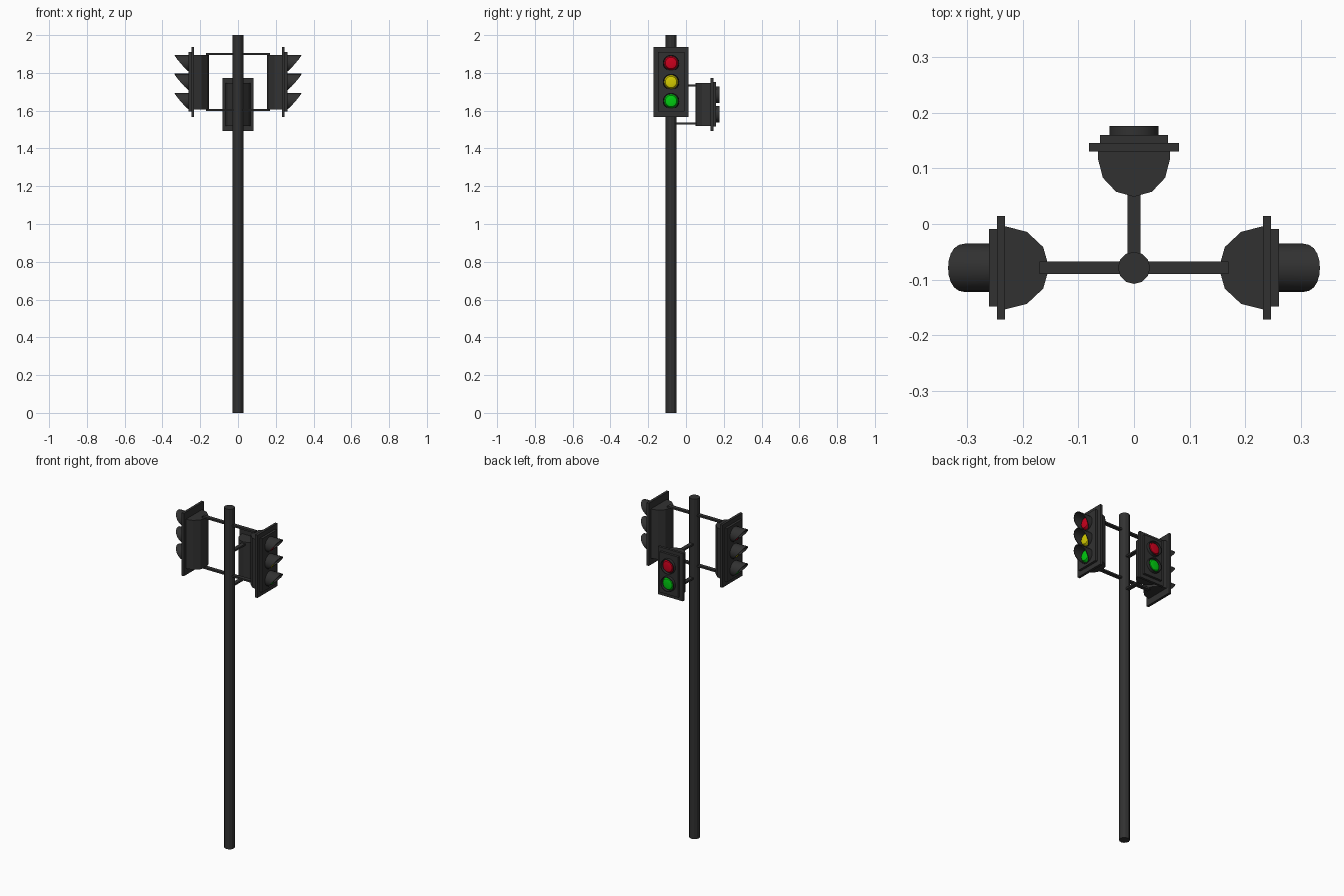
import bpy, bmesh
from math import sin, cos, pi
from mathutils import Matrix, Vector

if "Cube" in bpy.data.objects:
    bpy.data.objects.remove(bpy.data.objects["Cube"])


def material(name, rgb):
    m = bpy.data.materials.new(name)
    m.diffuse_color = (*rgb, 1)
    m.use_nodes = True
    m.node_tree.nodes["Principled BSDF"].inputs["Base Color"].default_value = m.diffuse_color
    return m


GREY = material("dark grey", (0.031, 0.031, 0.031))
RED = material("red", (0.60, 0.0, 0.012))
YELLOW = material("yellow", (0.66, 0.60, 0.0))
GREEN = material("green", (0.0, 0.60, 0.005))
POLE_Y = -0.079


def make(name, bm, mat, matrix=Matrix(), smooth=False):
    bmesh.ops.recalc_face_normals(bm, faces=bm.faces)
    me = bpy.data.meshes.new(name)
    bm.to_mesh(me)
    bm.free()
    me.transform(matrix)
    me.materials.append(mat)
    ob = bpy.data.objects.new(name, me)
    bpy.context.collection.objects.link(ob)
    if smooth:
        bpy.ops.object.select_all(action='DESELECT')
        ob.select_set(True)
        bpy.context.view_layer.objects.active = ob
        bpy.ops.object.shade_smooth_by_angle(angle=0.6)
    return ob


def box(name, lo, hi, matrix=Matrix()):
    bm = bmesh.new()
    bmesh.ops.create_cube(bm, size=1)
    for v in bm.verts:
        v.co = Vector([l + (h - l) * (c + 0.5) for l, h, c in zip(lo, hi, v.co)])
    return make(name, bm, GREY, matrix)


def loft(loops, closed=False, cap_end=False):
    """Skin between successive rings of points."""
    bm = bmesh.new()
    rings = [[bm.verts.new(p) for p in ring] for ring in loops]
    pairs = list(zip(rings, rings[1:]))
    if closed:
        pairs.append((rings[-1], rings[0]))
    for a, b in pairs:
        n = len(a)
        for i in range(n):
            j = (i + 1) % n
            bm.faces.new((a[i], a[j], b[j], b[i]))
    if cap_end:
        bm.faces.new(rings[-1])
    return bm


def ring(r, depth, z, n=20):
    """Circle facing +x; depth may depend on relative height (-1..1)."""
    f = depth if callable(depth) else (lambda h: depth)
    return [(f(sin(2 * pi * i / n)), r * cos(2 * pi * i / n),
             z + r * sin(2 * pi * i / n)) for i in range(n)]


def housing(name, front, straight, round_depth, half, z0, z1, matrix):
    """Faceted half-round shell behind the backplate."""
    pts = [(front, half)]
    pts += [(front - straight - round_depth * sin(pi * i / 6), half * cos(pi * i / 6))
            for i in range(7)]
    pts += [(front, -half)]
    if straight == 0:
        pts = pts[1:-1]
    bm = loft([[(x, y, z0) for x, y in pts], [(x, y, z1) for x, y in pts]], cap_end=True)
    bm.verts.ensure_lookup_table()
    bm.faces.new([bm.verts[i] for i in range(len(pts))])
    make(name, bm, GREY, matrix)


def lamp(name, face, z, r, hood, mat, matrix, bulge):
    """Hood tube plus a lens with a sloped rim and flat-topped dome."""
    inner = r - 0.004
    make(name + "_hood", loft([ring(r, face - 0.002, z), ring(r, hood, z),
                               ring(inner, hood, z), ring(inner, face - 0.002, z)],
                              closed=True), GREY, matrix, True)
    profile = [(0.037, 0), (0.035, 0.45), (0.030, 0.85), (0.022, 0.97), (0.008, 1)]
    make(name + "_lens", loft([ring(a, face + bulge * d, z) for a, d in profile],
                              cap_end=True), mat, matrix, True)


# Pole
bm = bmesh.new()
bmesh.ops.create_cone(bm, cap_ends=True, segments=12, radius1=0.029, radius2=0.029, depth=2)
make("pole", bm, GREY, Matrix.Translation((0, POLE_Y, 1)))


def car_hood(h):
    # long at the top, swept back to nothing at the bottom
    return 0.305 + 0.036 * h - 0.006 * h * h


# Two vehicle heads, facing right and left
for side, angle in (("right", 0), ("left", pi)):
    M = Matrix.Translation((0, POLE_Y, 0)) @ Matrix.Rotation(angle, 4, 'Z')
    n = side + "_signal_"
    housing(n + "housing", 0.233, 0, 0.080, 0.075, 1.605, 1.895, M)
    box(n + "backplate", (0.232, -0.0935, 1.567), (0.247, 0.0935, 1.936), M)
    box(n + "front_panel", (0.246, -0.07, 1.595), (0.261, 0.07, 1.910), M)
    for c, z, mat in (("red", 1.852, RED), ("yellow", 1.752, YELLOW), ("green", 1.651, GREEN)):
        lamp(n + c, 0.261, z, 0.0435, car_hood, mat, M, 0.018)
    for k, z in (("upper", 1.901), ("lower", 1.604)):
        box(n + k + "_arm", (0, -0.0115, z - 0.005), (0.17, 0.0115, z + 0.005), M)

# Pedestrian head, facing the back
M = Matrix.Rotation(pi / 2, 4, 'Z')
n = "walk_signal_"
housing(n + "housing", 0.132, 0.014, 0.069, 0.065, 1.520, 1.747, M)
box(n + "backplate", (0.131, -0.0815, 1.493), (0.146, 0.0815, 1.774), M)
box(n + "front_panel", (0.145, -0.061, 1.515), (0.16, 0.061, 1.753), M)
for c, z, mat in (("red", 1.685, RED), ("green", 1.582, GREEN)):
    lamp(n + c, 0.16, z, 0.044, 0.1765, mat, M, 0.015)
for k, z in (("upper", 1.733), ("lower", 1.533)):
    box(n + k + "_arm", (POLE_Y, -0.0115, z - 0.005), (0.065, 0.0115, z + 0.005), M)
